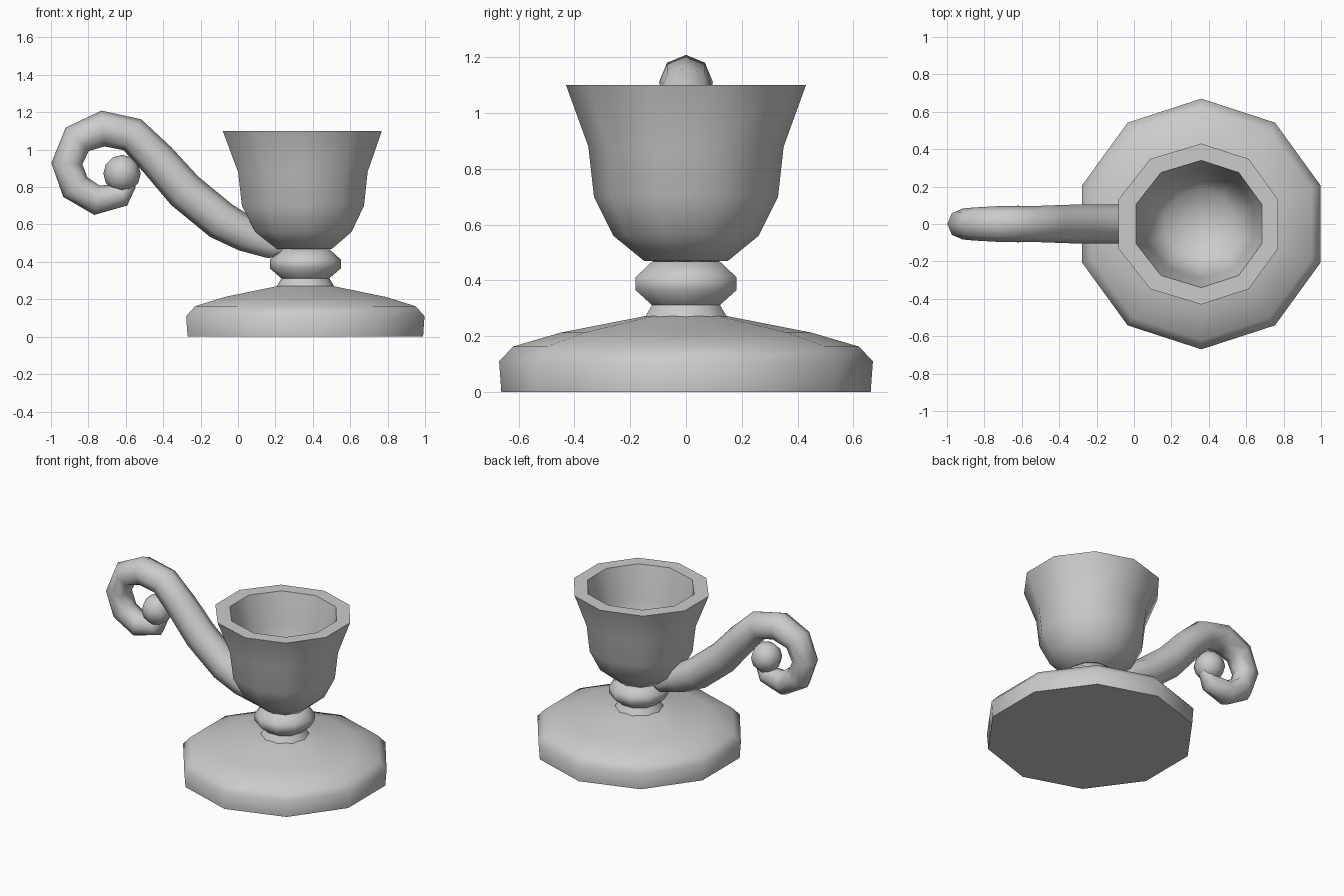
import bpy, bmesh, math
from mathutils import Vector

cube = bpy.data.objects.get("Cube")
if cube:
    bpy.data.objects.remove(cube)

GREY = (0.6, 0.6, 0.6, 1)
mat = bpy.data.materials.new("plain grey")
mat.use_nodes = True
mat.diffuse_color = GREY
mat.node_tree.nodes["Principled BSDF"].inputs["Base Color"].default_value = GREY

AXIS_X = 0.36   # centre of the turned parts


def finish(name, bm):
    bmesh.ops.recalc_face_normals(bm, faces=bm.faces)
    mesh = bpy.data.meshes.new(name)
    bm.to_mesh(mesh)
    bm.free()
    mesh.materials.append(mat)
    mesh.shade_smooth()
    mesh.set_sharp_from_angle(angle=math.radians(50))
    obj = bpy.data.objects.new(name, mesh)
    bpy.context.collection.objects.link(obj)
    return obj


def skin(bm, rings):
    """Bridge consecutive rings; a ring of one vertex closes the end."""
    for a, b in zip(rings, rings[1:]):
        n = max(len(a), len(b))
        for i in range(n):
            j = (i + 1) % n
            quad = [a[i % len(a)], a[j % len(a)], b[j % len(b)], b[i % len(b)]]
            bm.faces.new(list(dict.fromkeys(quad)))


def lathe(name, profile, turn=0.0, stretch=1.0, sides=10):
    """Turn a (radius, height) profile; stretch widens the handle side."""
    bm = bmesh.new()
    rings = []
    for r, z in profile:
        ring = []
        for i in range(sides if r else 1):
            a = math.tau * i / sides + turn
            x = r * math.cos(a)
            if x < 0:
                x *= stretch
            ring.append(bm.verts.new((AXIS_X + x, r * math.sin(a), z)))
        rings.append(ring)
    skin(bm, rings)
    return finish(name, bm)


def tube(name, path, sides=8):
    """Sweep a round section along (x, z, radius) points in the xz plane."""
    bm = bmesh.new()
    pts = [Vector((x, 0, z)) for x, z, r in path]
    rings = [[bm.verts.new(pts[0])]]
    for k, (x, z, r) in enumerate(path):
        d = (pts[min(k + 1, len(pts) - 1)] - pts[max(k - 1, 0)]).normalized()
        n = Vector((-d.z, 0, d.x))
        rings.append([bm.verts.new(pts[k] + n * r * math.cos(math.tau * i / sides)
                                   + Vector((0, r * math.sin(math.tau * i / sides), 0)))
                      for i in range(sides)])
    rings.append([bm.verts.new(pts[-1])])
    skin(bm, rings)
    return finish(name, bm)


# Wide foot, with corners on the y axis
corner_on_y = math.pi / 2
lathe("base", [(0, 0), (0.662, 0), (0.67, 0.11), (0.62, 0.163), (0.45, 0.213),
               (0.2, 0.262), (0.15, 0.272), (0, 0.272)], corner_on_y)

# Short neck and knob, with corners on the x axis
lathe("stem", [(0, 0.26), (0.155, 0.268), (0.128, 0.312), (0.19, 0.365),
               (0.19, 0.412), (0.128, 0.468), (0, 0.468)])

# Hollow cup with a flat rim
lathe("cup", [(0, 0.465), (0.15, 0.47), (0.26, 0.56), (0.33, 0.70), (0.35, 0.88),
              (0.43, 1.10), (0.34, 1.10), (0.29, 0.88), (0.265, 0.74),
              (0.19, 0.64), (0, 0.59)], corner_on_y, 1.08)

# Curled handle
tube("handle", [(0.235, 0.47, 0.035), (0.185, 0.475, 0.06), (0.05, 0.545, 0.095),
                (-0.09, 0.62, 0.105), (-0.285, 0.78, 0.105), (-0.43, 0.945, 0.1),
                (-0.565, 1.08, 0.095), (-0.722, 1.113, 0.096), (-0.86, 1.055, 0.088),
                (-0.915, 0.925, 0.083), (-0.87, 0.80, 0.083), (-0.755, 0.73, 0.08),
                (-0.62, 0.757, 0.062), (-0.575, 0.82, 0.035)])

# Ball on the tip of the curl
bm = bmesh.new()
bmesh.ops.create_uvsphere(bm, u_segments=8, v_segments=6, radius=0.1)
bmesh.ops.translate(bm, verts=bm.verts, vec=(-0.62, 0, 0.872))
finish("handle_ball", bm)
